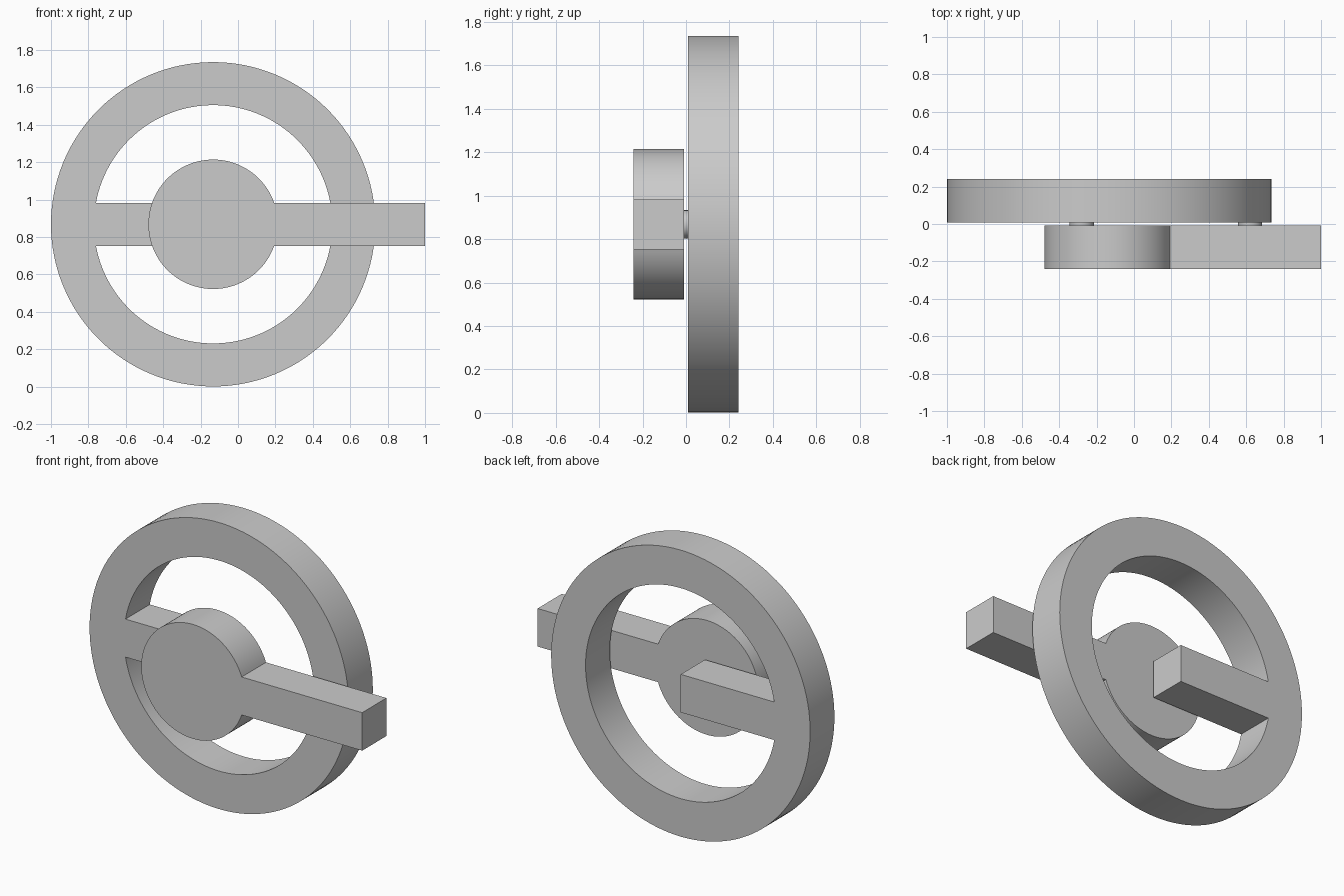
import bpy
import bmesh
from math import asin, cos, sin, pi, sqrt

if "Cube" in bpy.data.objects:
    bpy.data.objects.remove(bpy.data.objects["Cube"], do_unlink=True)

CX, CZ = -0.133, 0.868        # shared centre of ring and disc
R_OUT, R_IN, R_DISC = 0.867, 0.637, 0.346
HALF = 0.115                  # half width of the arms
GAP, BACK = 0.009, 0.241      # distance of the faces from y = 0

grey = bpy.data.materials.new("plain grey")
grey.use_nodes = True
COLOUR = (0.6, 0.6, 0.6, 1)
grey.diffuse_color = COLOUR
grey.node_tree.nodes["Principled BSDF"].inputs["Base Color"].default_value = COLOUR


def arc(radius, start, end, steps=128):
    return [(radius * cos(start + (end - start) * i / steps),
             radius * sin(start + (end - start) * i / steps))
            for i in range(steps + 1)]


def finish(obj, name):
    obj.name = obj.data.name = name
    obj.data.materials.clear()
    obj.data.materials.append(grey)
    bpy.ops.object.select_all(action='DESELECT')
    obj.select_set(True)
    bpy.context.view_layer.objects.active = obj
    bpy.ops.object.shade_smooth_by_angle(angle=pi / 6)


def plate(name, outlines, y):
    """Extrude flat outlines (later ones are holes) along y."""
    curve = bpy.data.curves.new(name + "_outline", 'CURVE')
    curve.dimensions, curve.fill_mode = '2D', 'BOTH'
    curve.extrude = (BACK - GAP) / 2
    for points in outlines:
        spline = curve.splines.new('POLY')
        spline.points.add(len(points) - 1)
        for p, (x, z) in zip(spline.points, points):
            p.co = (x, z, 0, 1)
        spline.use_cyclic_u = True
    obj = bpy.data.objects.new(name, curve)
    bpy.context.collection.objects.link(obj)
    obj.location, obj.rotation_euler = (CX, y, CZ), (pi / 2, 0, 0)
    bpy.ops.object.select_all(action='DESELECT')
    obj.select_set(True)
    bpy.context.view_layer.objects.active = obj
    bpy.ops.object.convert(target='MESH')
    obj = bpy.context.view_layer.objects.active
    bm = bmesh.new()
    bm.from_mesh(obj.data)
    bmesh.ops.remove_doubles(bm, verts=bm.verts, dist=0.0001)
    bmesh.ops.recalc_face_normals(bm, faces=bm.faces)
    bm.to_mesh(obj.data)
    bm.free()
    finish(obj, name)


middle = (GAP + BACK) / 2

# Rear ring with a spoke reaching from its right rim to the centre
a = asin(HALF / R_IN)
opening = arc(R_IN, -pi + a, pi - a) + [(0, HALF), (0, -HALF)]
plate("ring_with_spoke", [arc(R_OUT, 0, 2 * pi)[:-1], opening], middle)

# Front disc with an arm reaching past the ring
a = asin(HALF / R_DISC)
tip = 1 - CX
disc = arc(R_DISC, a, 2 * pi - a) + [(tip, -HALF), (tip, HALF)]
plate("disc_with_arm", [disc], -middle)

# Short pins bridging the gap
for name, x in (("spoke_pin", -0.28), ("rim_pin", 0.62)):
    bpy.ops.mesh.primitive_cylinder_add(
        vertices=48, radius=0.065, depth=2 * GAP,
        location=(x, 0, CZ), rotation=(pi / 2, 0, 0))
    finish(bpy.context.object, name)
